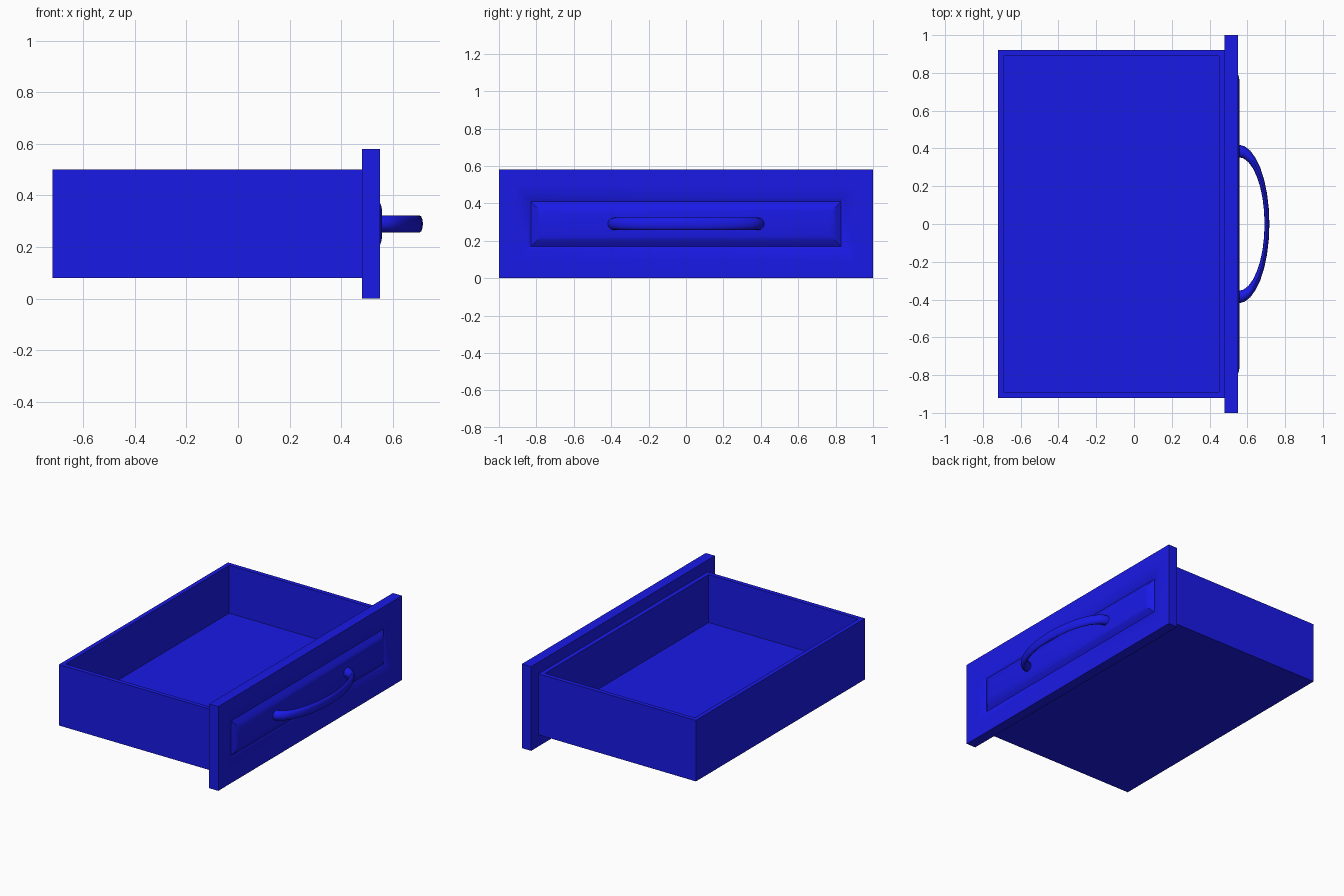
import bpy, bmesh, math
from mathutils import Vector

if "Cube" in bpy.data.objects:
    bpy.data.objects.remove(bpy.data.objects["Cube"])

blue = bpy.data.materials.new("blue_paint")
blue.diffuse_color = (0.01, 0.01, 0.8, 1)
blue.use_nodes = True
blue.node_tree.nodes["Principled BSDF"].inputs["Base Color"].default_value = blue.diffuse_color


def finish(name, bm, smooth=None):
    bmesh.ops.recalc_face_normals(bm, faces=bm.faces[:])
    mesh = bpy.data.meshes.new(name)
    bm.to_mesh(mesh)
    bm.free()
    obj = bpy.data.objects.new(name, mesh)
    bpy.context.collection.objects.link(obj)
    mesh.materials.append(blue)
    if smooth:
        bpy.ops.object.select_all(action='DESELECT')
        obj.select_set(True)
        bpy.context.view_layer.objects.active = obj
        bpy.ops.object.shade_smooth_by_angle(angle=math.radians(smooth))
    return obj


def skin(rings):
    """Join equal-length point rings with quads and cap both ends."""
    bm = bmesh.new()
    loops = [[bm.verts.new(p) for p in ring] for ring in rings]
    for a, b in zip(loops, loops[1:]):
        n = len(a)
        for i in range(n):
            j = (i + 1) % n
            bm.faces.new((a[i], a[j], b[j], b[i]))
    bm.faces.new(loops[0])
    bm.faces.new(loops[-1])
    return bm


def rect_x(x, inset):
    y, z0, z1 = 1 - inset, inset, 0.58 - inset
    return [(x, -y, z0), (x, y, z0), (x, y, z1), (x, -y, z1)]


def rect_z(z, inset):
    x0, x1, y = -0.72 + inset, 0.48 - inset, 0.92 - inset
    return [(x0, -y, z), (x1, -y, z), (x1, y, z), (x0, y, z)]


# open box: outer walls, rim, inner walls and raised floor
wall = 0.03
finish("drawer_box", skin([rect_z(0.08, 0), rect_z(0.50, 0),
                           rect_z(0.50, wall), rect_z(0.17, wall)]))

# front panel: flat border, curved dip, then raised centre field
face, dip, field = 0.55, 0.528, 0.558
rings = [rect_x(0.48, 0), rect_x(face, 0)]
steps = 4
for i in range(steps + 1):
    t = i / steps
    rings.append(rect_x(face - (face - dip) * t ** 1.7, 0.09 + 0.08 * t))
for i in range(1, steps + 1):
    t = i / steps
    rings.append(rect_x(dip + (field - dip) * (1 - (1 - t) ** 1.6), 0.17 + 0.065 * t))
finish("front_panel", skin(rings), 30)

# bow handle: half ring flattened towards the panel
major, minor, flat = 0.387, 0.033, 0.39
segments, sides = 16, 12
rings = []
for i in range(segments + 1):
    a = math.pi * (i / segments - 0.5)
    ring = []
    for j in range(sides):
        b = math.tau * j / sides
        r = major + minor * math.cos(b)
        ring.append(Vector((0.553 + flat * r * math.cos(a), r * math.sin(a),
                            0.29 + minor * math.sin(b))))
    rings.append(ring)
finish("handle", skin(rings), 40)
